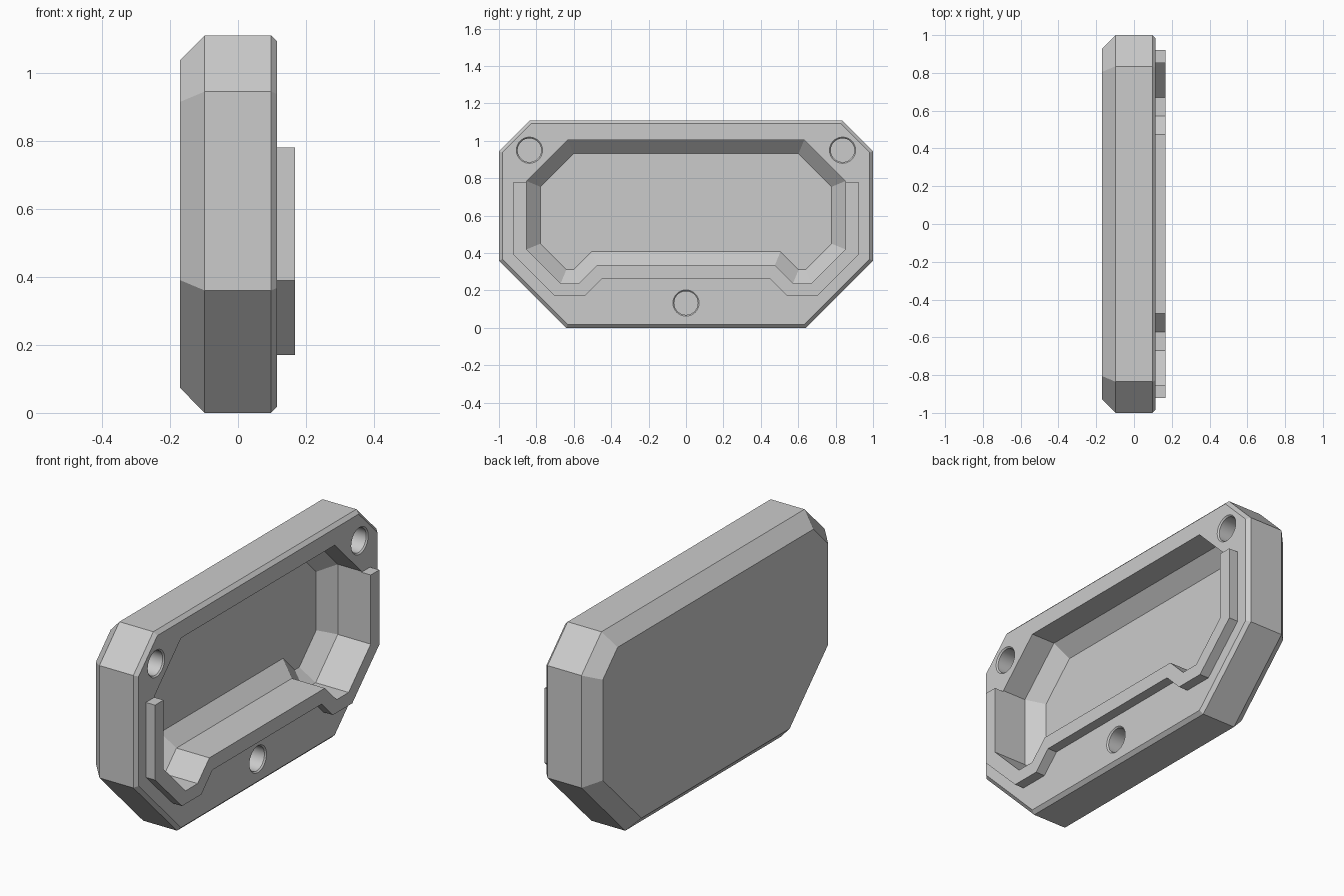
import bpy, bmesh, math
from mathutils import Vector

cube = bpy.data.objects.get("Cube")
if cube:
    bpy.data.objects.remove(cube, do_unlink=True)

grey = bpy.data.materials.new("light_grey")
grey.use_nodes = True
colour = (0.6, 0.6, 0.6, 1)
grey.diffuse_color = colour
grey.node_tree.nodes["Principled BSDF"].inputs["Base Color"].default_value = colour


def mirrored(half):
    """Full counter-clockwise (y, z) outline from its +y half, bottom to top."""
    return [Vector(p) for p in half] + [Vector((-y, z)) for y, z in reversed(half)]


def inset(outline, d):
    """Move every side of a counter-clockwise outline inwards by d."""
    result = []
    for i, p in enumerate(outline):
        a = (p - outline[i - 1]).normalized()
        b = (outline[(i + 1) % len(outline)] - p).normalized()
        n1, n2 = Vector((-a.y, a.x)), Vector((-b.y, b.x))
        result.append(p + (n1 + n2) * d / (1 + n1.dot(n2)))
    return result


def loft(name, rings):
    """Solid through (x, outline) rings, capped at both ends."""
    bm = bmesh.new()
    loops = [[bm.verts.new((x, p.x, p.y)) for p in pts] for x, pts in rings]
    n = len(loops[0])
    for lo, hi in zip(loops, loops[1:]):
        for i in range(n):
            j = (i + 1) % n
            bm.faces.new((lo[i], lo[j], hi[j], hi[i]))
    bm.faces.new(loops[0][::-1])
    bm.faces.new(loops[-1])
    bmesh.ops.recalc_face_normals(bm, faces=bm.faces)
    mesh = bpy.data.meshes.new(name)
    bm.to_mesh(mesh)
    bm.free()
    mesh.materials.append(grey)
    obj = bpy.data.objects.new(name, mesh)
    bpy.context.collection.objects.link(obj)
    return obj


def circle(y, z, r, sides=48):
    turn = [math.tau * i / sides for i in range(sides)]
    return [Vector((y + r * math.cos(t), z + r * math.sin(t))) for t in turn]


def activate(obj):
    bpy.ops.object.select_all(action='DESELECT')
    obj.select_set(True)
    bpy.context.view_layer.objects.active = obj


def cut(obj, cutter):
    activate(obj)
    mod = obj.modifiers.new("cut", 'BOOLEAN')
    mod.operation = 'DIFFERENCE'
    mod.solver = 'EXACT'
    mod.object = cutter
    bpy.ops.object.modifier_apply(modifier=mod.name)


FACE = 0.115       # x of the open face
outer = mirrored([(0.64, 0), (1, 0.36), (1, 0.945), (0.835, 1.11)])
hollow = mirrored([(0.475, 0.335), (0.572, 0.238), (0.67, 0.238),
                   (0.852, 0.42), (0.852, 0.785), (0.632, 1.005)])
lip_line = mirrored([(0.45, 0.262), (0.541, 0.17), (0.70, 0.17),
                     (0.922, 0.39), (0.922, 0.78)])

# Chamfered shell and raised lip
shell = loft("shell", [(-0.17, inset(outer, 0.073)), (-0.098, outer),
                       (0.097, outer), (FACE, inset(outer, 0.018))])
lip = loft("lip", [(FACE, lip_line), (0.168, lip_line)])

# Hollow with a sloped foot, shared by shell and lip
cavity = loft("cavity_cutter", [(-0.095, inset(hollow, 0.073)),
                                (-0.022, hollow), (0.25, hollow)])
cutters = [cavity]
cut(shell, cavity)
cut(lip, cavity)

# Three blind holes with a small countersink
for y, z in ((-0.837, 0.95), (0.837, 0.95), (0, 0.133)):
    hole = loft("hole_cutter", [(-0.09, circle(y, z, 0.063)),
                                (FACE - 0.007, circle(y, z, 0.063)),
                                (FACE, circle(y, z, 0.07)),
                                (FACE + 0.02, circle(y, z, 0.07))])
    cut(shell, hole)
    cutters.append(hole)

for c in cutters:
    bpy.data.objects.remove(c, do_unlink=True)

for obj in (shell, lip):
    activate(obj)
    bpy.ops.object.shade_smooth_by_angle(angle=math.radians(25))
